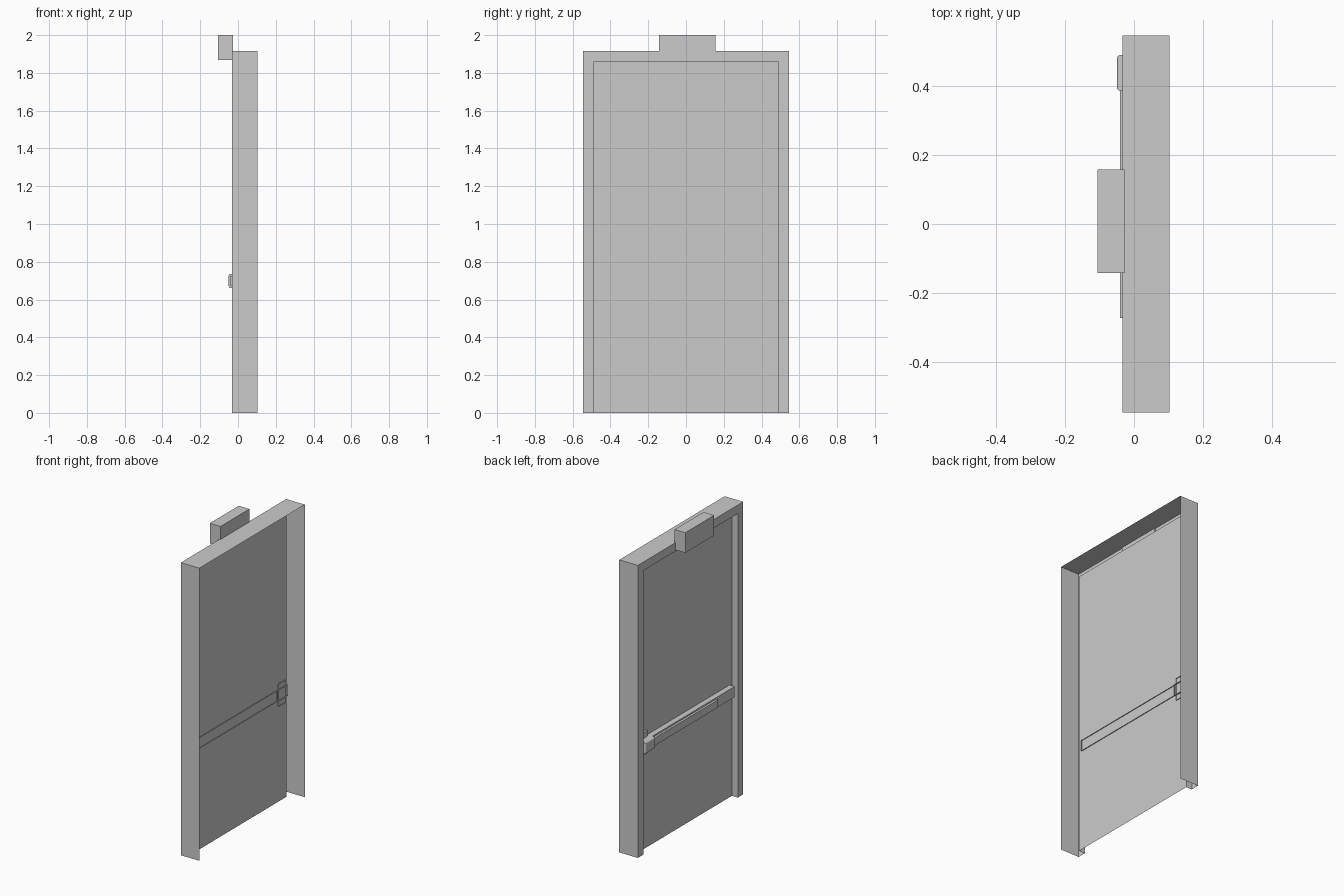
import bpy, bmesh

if "Cube" in bpy.data.objects:
    bpy.data.objects.remove(bpy.data.objects["Cube"])


def finish(name, bm):
    me = bpy.data.meshes.new(name)
    bm.to_mesh(me)
    bm.free()
    ob = bpy.data.objects.new(name, me)
    bpy.context.collection.objects.link(ob)
    return ob


def box(name, x, y, z, open_back=False, bevel=0.0):
    """Box between the (min, max) ranges; open_back drops the +x face."""
    bm = bmesh.new()
    bmesh.ops.create_cube(bm, size=1)
    for v in bm.verts:
        v.co = [r[0] if c < 0 else r[1] for c, r in zip(v.co, (x, y, z))]
    bm.normal_update()
    if bevel:
        front = [e for e in bm.edges
                 if sum(f.normal.x < -0.9 for f in e.link_faces)]
        bmesh.ops.bevel(bm, geom=front, offset=bevel, segments=3,
                        profile=0.5, affect='EDGES')
        bm.normal_update()
    if open_back:
        back = [f for f in bm.faces if f.normal.x > 0.9]
        bmesh.ops.delete(bm, geom=back, context='FACES')
    return finish(name, bm)


# Pressed sheet frame: section (x, inset) swept round jamb, head and jamb
HALF, TOP = 0.545, 1.915
section = [(0.102, 0.0), (-0.033, 0.0), (-0.033, 0.056), (0.01, 0.056)]
bm = bmesh.new()
rows = []
for x, d in section:
    w, t = HALF - d, TOP - d
    rows.append([bm.verts.new((x, y, z))
                 for y, z in ((w, 0), (w, t), (-w, t), (-w, 0))])
for a, b in zip(rows, rows[1:]):
    for i in range(3):
        bm.faces.new((a[i], a[i + 1], b[i + 1], b[i]))
finish("door_frame", bm)

# Door leaf: single sheet closing the opening
bm = bmesh.new()
bm.faces.new([bm.verts.new((0.01, y, z)) for y, z in
              ((-0.489, 0), (-0.489, 1.859), (0.489, 1.859), (0.489, 0))])
finish("door_leaf", bm)

# Push bar: mounting plate, rail, pad and latch housing
box("latch_plate", (-0.003, 0.015), (0.40, 0.478), (0.625, 0.772), True)
box("bar_rail", (-0.027, 0.015), (-0.465, 0.40), (0.665, 0.735), True)
box("push_pad", (-0.041, -0.02), (-0.272, 0.39), (0.675, 0.725), True)
box("latch_housing", (-0.049, 0.018), (0.385, 0.489), (0.662, 0.735), True, 0.009)

# Sign box above the opening
box("sign_box", (-0.105, -0.027), (-0.142, 0.157), (1.868, 2.0))
